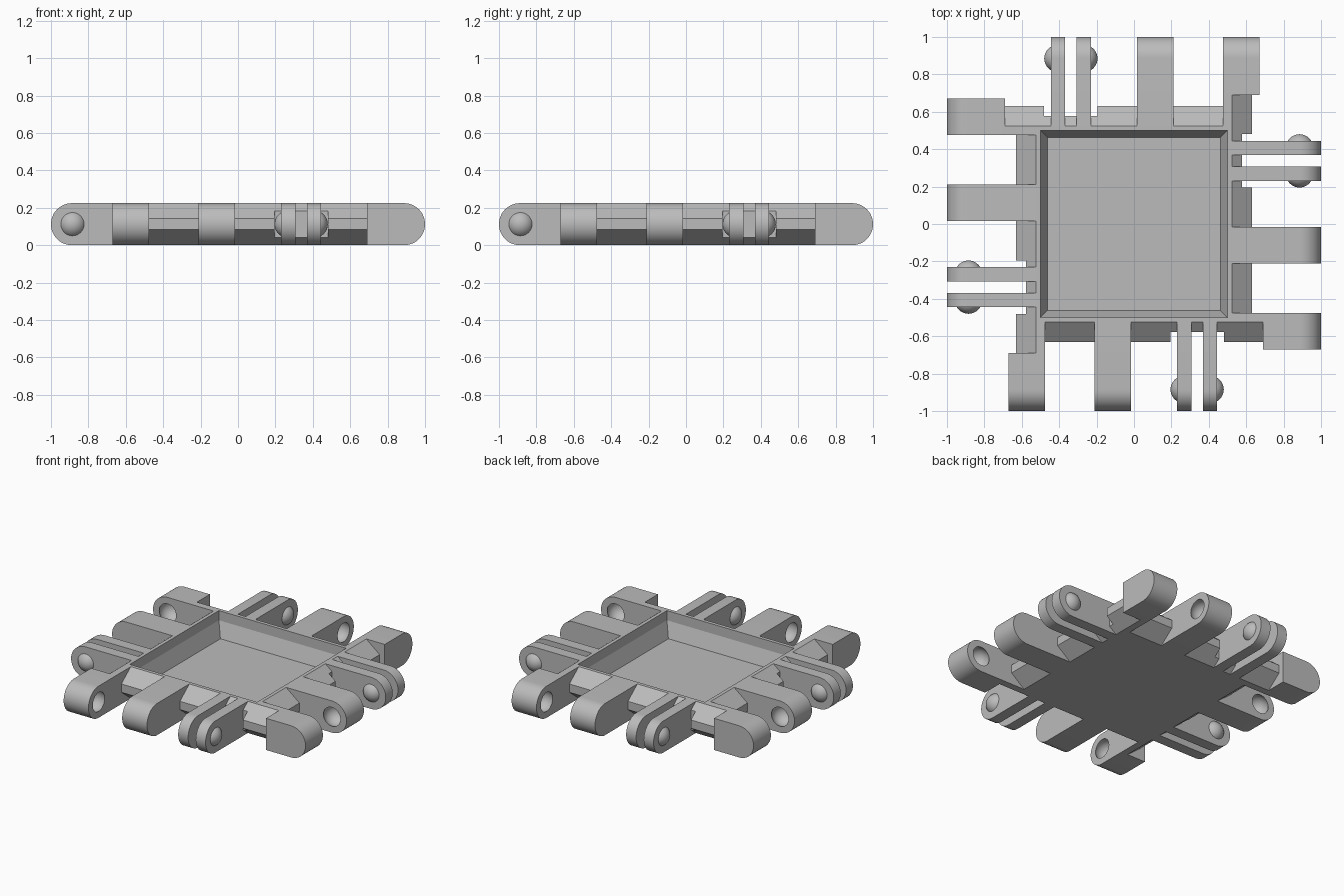
import bpy, bmesh
from math import pi, sin, cos, radians
from mathutils import Matrix, Vector

if "Cube" in bpy.data.objects:
    bpy.data.objects.remove(bpy.data.objects["Cube"])

H = 0.225            # overall thickness
MID = H / 2
EDGE = 0.525         # half width of the central tray
PIVOT = 0.885        # distance of the hinge axis from the centre

grey = bpy.data.materials.new("plain grey")
grey.use_nodes = True
grey.diffuse_color = (0.5, 0.5, 0.5, 1)
grey.node_tree.nodes["Principled BSDF"].inputs["Base Color"].default_value = (0.5, 0.5, 0.5, 1)


def finish(name, bm):
    bmesh.ops.recalc_face_normals(bm, faces=bm.faces)
    mesh = bpy.data.meshes.new(name)
    bm.to_mesh(mesh)
    bm.free()
    mesh.materials.append(grey)
    obj = bpy.data.objects.new(name, mesh)
    bpy.context.collection.objects.link(obj)
    return obj


def extrude(bm, profile, x0, x1):
    """Extrude a (y, z) outline along x."""
    face = bm.faces.new([bm.verts.new((x0, y, z)) for y, z in profile])
    moved = bmesh.ops.extrude_face_region(bm, geom=[face])["geom"]
    bmesh.ops.translate(bm, vec=(x1 - x0, 0, 0),
                        verts=[v for v in moved if isinstance(v, bmesh.types.BMVert)])


def arm_profile(root):
    """Straight bar with a fully rounded tip at y = -1."""
    tip = [(-1 + MID - MID * sin(pi * i / 24), MID - MID * cos(pi * i / 24)) for i in range(25)]
    return [(root, 0)] + tip + [(root, H)]


def rib_profile(reach):
    """Outline with sloped top and bottom, cut off flat at the given reach."""
    t = (reach - EDGE) / 0.105 * 0.083
    return [(-0.5, 0), (-EDGE, 0), (-reach, t), (-reach, H - t), (-EDGE, H), (-0.5, H)]


def sphere(bm, x, radius):
    return bmesh.ops.create_uvsphere(bm, u_segments=32, v_segments=20, radius=radius,
                                     matrix=Matrix.Translation((x, -PIVOT, MID)))


def cut_socket(obj, x):
    """Carve a shallow round socket and bake the result."""
    bm = bmesh.new()
    sphere(bm, x, 0.077)
    cutter = finish("socket_cutter", bm)
    cutter.hide_render = True
    mod = obj.modifiers.new("socket", "BOOLEAN")
    mod.operation, mod.solver, mod.object = "DIFFERENCE", "EXACT", cutter
    graph = bpy.context.evaluated_depsgraph_get()
    mesh = bpy.data.meshes.new_from_object(obj.evaluated_get(graph))
    obj.modifiers.clear()
    obj.data = mesh
    bpy.data.objects.remove(cutter)


# Central tray with a square recess
bm = bmesh.new()
bmesh.ops.create_cube(bm, size=1, matrix=Matrix.Translation((0, 0, MID))
                      @ Matrix.Diagonal((2 * EDGE, 2 * EDGE, H, 1)))
bm.normal_update()
top = [f for f in bm.faces if f.normal.z > 0.9]
bmesh.ops.inset_region(bm, faces=top, thickness=EDGE - 0.435)
bmesh.ops.translate(bm, verts=top[0].verts, vec=(0, 0, 0.05 - H))
finish("tray", bm)

parts = []

# Sloped ribs along the edge, shallower behind the clip
bm = bmesh.new()
for x0, x1, reach in ((-0.475, 0.195, 0.63), (0.195, 0.48, 0.578), (0.48, 0.7, 0.63)):
    extrude(bm, rib_profile(reach), x0, x1)
parts.append(finish("edge_rib", bm))

# Corner hook: thin beam and a wide rounded block with a socket
bm = bmesh.new()
extrude(bm, [(-0.5, 0), (-0.69, 0), (-0.69, H), (-0.5, H)], -EDGE, -0.475)
parts.append(finish("corner_beam", bm))
bm = bmesh.new()
extrude(bm, arm_profile(-0.69), -0.67, -0.475)
hook = finish("corner_hook", bm)
cut_socket(hook, -0.513)
parts.append(hook)

# Middle finger with a socket facing the hook
bm = bmesh.new()
extrude(bm, arm_profile(-0.5), -0.21, -0.015)
finger = finish("middle_finger", bm)
cut_socket(finger, -0.172)
parts.append(finger)

# Clip: two thin prongs with outward snap bumps
bm = bmesh.new()
for x0, x1 in ((0.23, 0.308), (0.368, 0.445)):
    extrude(bm, arm_profile(-0.5), x0, x1)
parts.append(finish("clip_prongs", bm))
bm = bmesh.new()
for face_x, side in ((0.23, -1), (0.445, 1)):
    ball = bmesh.new()
    sphere(ball, face_x - side * 0.038, 0.073)
    bmesh.ops.bisect_plane(ball, geom=ball.verts[:] + ball.edges[:] + ball.faces[:],
                           plane_co=Vector((face_x - side * 0.01, 0, 0)),
                           plane_no=Vector((side, 0, 0)), clear_inner=True)
    bmesh.ops.holes_fill(ball, edges=[e for e in ball.edges if e.is_boundary])
    temp = bpy.data.meshes.new("bump")
    ball.to_mesh(temp)
    ball.free()
    bm.from_mesh(temp)
    bpy.data.meshes.remove(temp)
parts.append(finish("snap_bumps", bm))

# Smooth the round surfaces, keep the hard edges
bpy.ops.object.select_all(action="DESELECT")
for obj in parts:
    obj.select_set(True)
bpy.context.view_layer.objects.active = parts[0]
bpy.ops.object.shade_smooth_by_angle(angle=radians(30))

# Repeat the edge set around all four sides
for obj in parts:
    base = obj.name
    obj.name = base + "_front"
    for turn, side in enumerate(("right", "back", "left"), 1):
        copy = obj.copy()
        copy.name = base + "_" + side
        copy.rotation_euler.z = turn * pi / 2
        bpy.context.collection.objects.link(copy)
